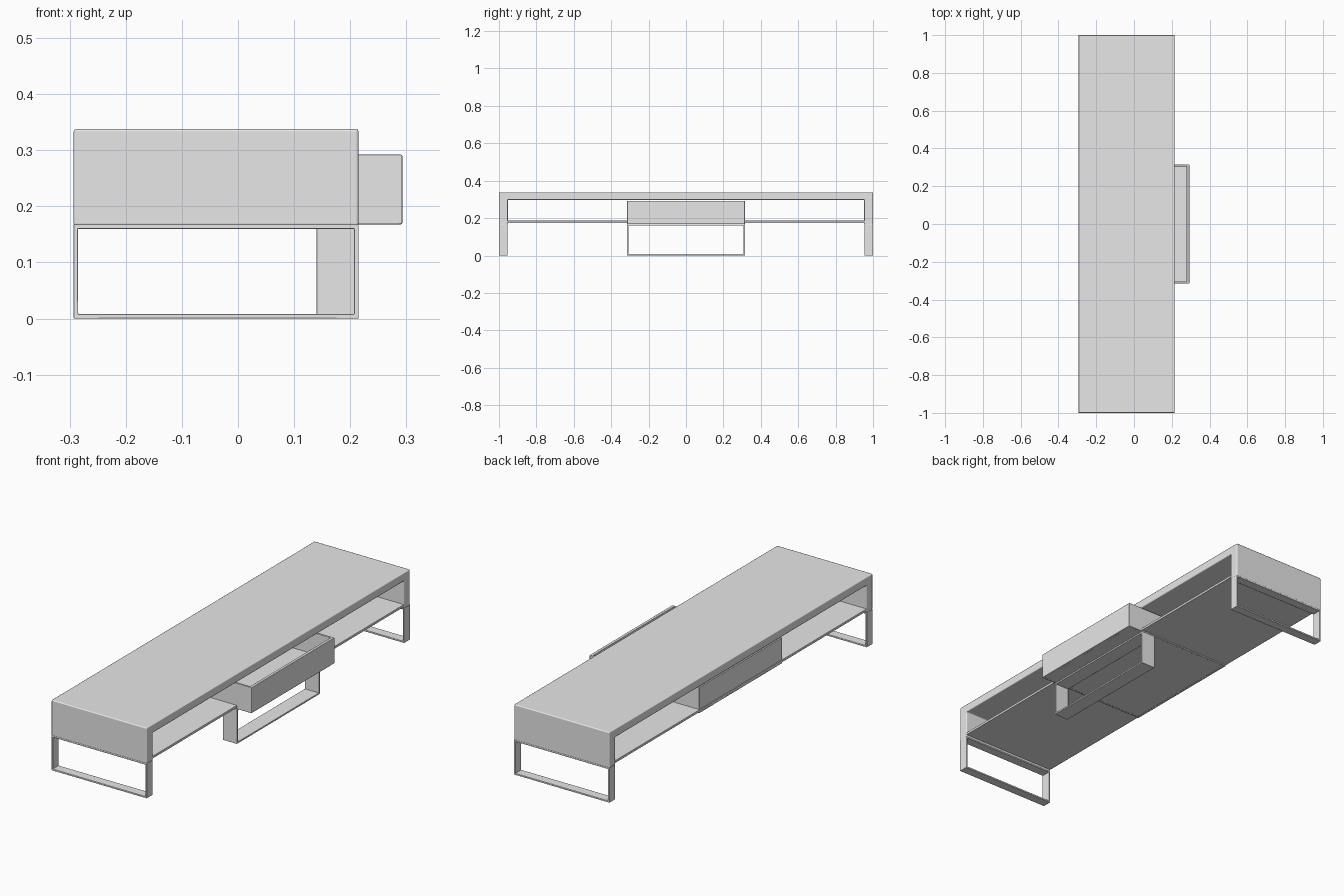
import bpy
import bmesh
from math import radians
from mathutils import Vector

cube = bpy.data.objects.get("Cube")
if cube:
    bpy.data.objects.remove(cube, do_unlink=True)

grey = bpy.data.materials.new("light grey")
grey.use_nodes = True
grey.diffuse_color = (0.8, 0.8, 0.8, 1)
grey.node_tree.nodes["Principled BSDF"].inputs["Base Color"].default_value = (0.8, 0.8, 0.8, 1)

BACK, FRONT = -0.293, 0.215      # long sides of the table
LEG_TOP = 0.168


def finish(name, bm, bevel):
    """Turn a bmesh into an object with softened edges."""
    bmesh.ops.recalc_face_normals(bm, faces=bm.faces)
    mesh = bpy.data.meshes.new(name)
    bm.to_mesh(mesh)
    bm.free()
    obj = bpy.data.objects.new(name, mesh)
    bpy.context.collection.objects.link(obj)
    mesh.materials.append(grey)
    if bevel:
        mod = obj.modifiers.new("soft edges", "BEVEL")
        mod.width = bevel
        mod.segments = 2
        mod.harden_normals = True
    bpy.ops.object.select_all(action="DESELECT")
    obj.select_set(True)
    bpy.context.view_layer.objects.active = obj
    bpy.ops.object.shade_smooth_by_angle(angle=radians(40))
    return obj


def box(name, low, high, bevel=0.0):
    bm = bmesh.new()
    bmesh.ops.create_cube(bm, size=1)
    low, high = Vector(low), Vector(high)
    for v in bm.verts:
        v.co = (low + high) / 2 + v.co * (high - low)
    return finish(name, bm, bevel)


def frame(name, axis, a, b, d0, d1, bar=0.008):
    """Rectangular loop of flat bar, a..b wide along axis, d0..d1 deep."""
    def point(u, d, z):
        return (u, d, z) if axis == "x" else (d, u, z)

    bm = bmesh.new()
    rings = []
    for inset, depth in ((0, d0), (bar, d0), (bar, d1), (0, d1)):
        lo, hi = a + inset, b - inset
        bottom, top = inset, LEG_TOP - inset
        corners = ((lo, bottom), (hi, bottom), (hi, top), (lo, top))
        rings.append([bm.verts.new(point(u, depth, z)) for u, z in corners])
    for r in range(4):
        p, q = rings[r], rings[(r + 1) % 4]
        for i in range(4):
            j = (i + 1) % 4
            bm.faces.new((p[i], p[j], q[j], q[i]))
    return finish(name, bm, 0.0015)


# Table top folded down at both ends
profile = [(-1, 0.165), (-1, 0.338), (1, 0.338), (1, 0.165),
           (0.953, 0.165), (0.953, 0.297), (-0.953, 0.297), (-0.953, 0.165)]
bm = bmesh.new()
outline = bm.faces.new([bm.verts.new((BACK, y, z)) for y, z in profile])
sweep = bmesh.ops.extrude_face_region(bm, geom=[outline])
new_verts = [g for g in sweep["geom"] if isinstance(g, bmesh.types.BMVert)]
bmesh.ops.translate(bm, verts=new_verts, vec=(FRONT - BACK, 0, 0))
finish("table_body", bm, 0.005)

# Thin lower shelf
box("shelf", (BACK, -0.955, 0.174), (FRONT, 0.955, 0.186), 0.002)

# Loop legs under both ends and under the drawer
for side, label in ((-1, "front"), (1, "back")):
    frame(label + "_leg_frame", "x", BACK, FRONT, side * 0.955, side * 1.0)
frame("middle_leg_frame", "y", -0.315, 0.315, 0.14, FRONT)

# Open drawer passing between the shelf and the top
DRAWER_FRONT, HALF, LOW, HIGH = 0.293, 0.315, 0.168, 0.292
box("drawer_floor", (BACK + 0.004, -HALF + 0.004, LOW + 0.001),
    (DRAWER_FRONT - 0.004, HALF - 0.004, 0.189))
box("drawer_front", (DRAWER_FRONT - 0.015, -HALF, LOW), (DRAWER_FRONT, HALF, HIGH), 0.003)
box("drawer_back", (BACK + 0.002, -HALF, LOW), (BACK + 0.014, HALF, HIGH), 0.002)
for side, label in ((-1, "right"), (1, "left")):
    inner, outer = side * (HALF - 0.01), side * HALF
    box("drawer_side_" + label, (BACK + 0.008, min(inner, outer), LOW),
        (DRAWER_FRONT - 0.004, max(inner, outer), HIGH), 0.002)
